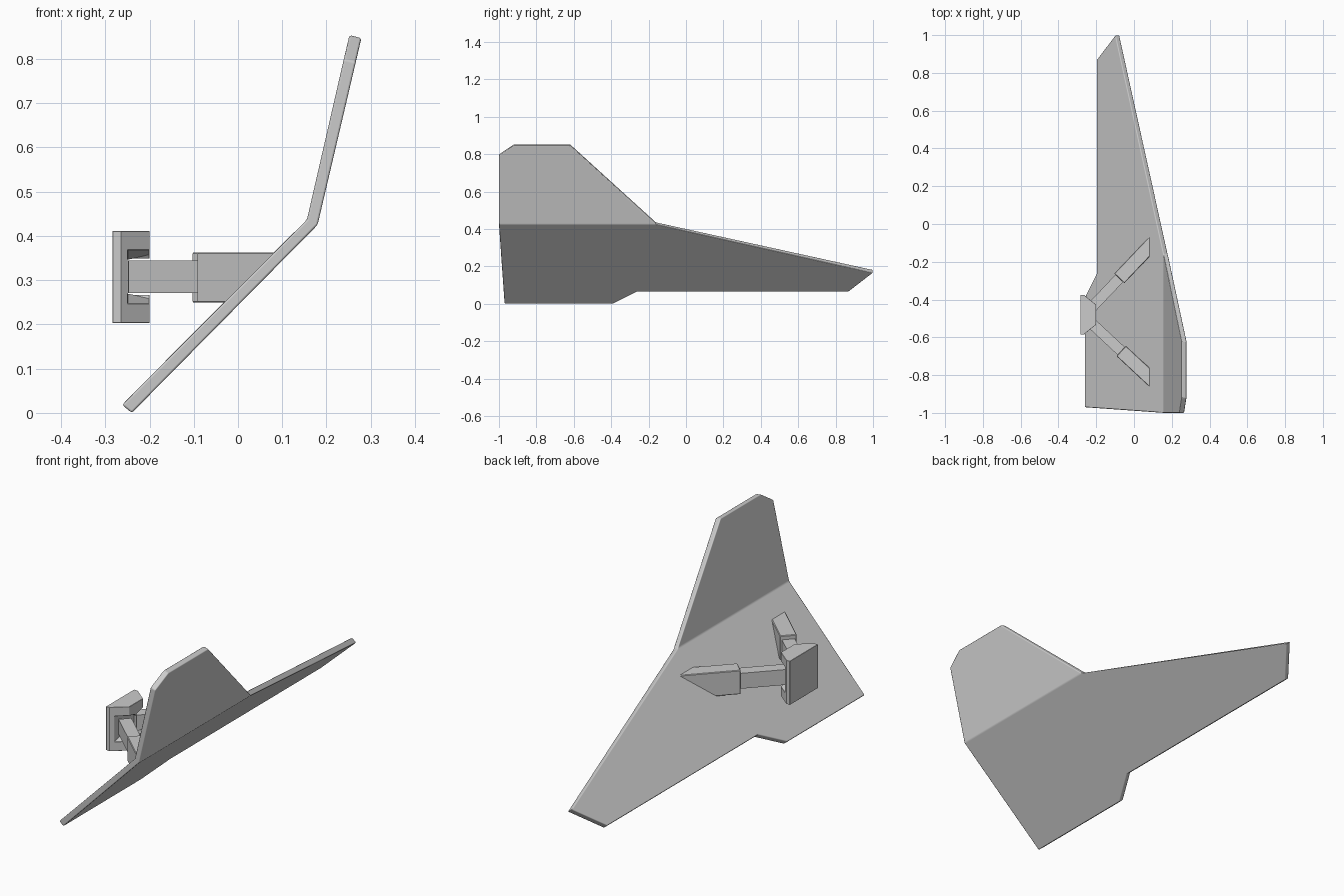
import bpy, bmesh, math
from mathutils import Vector

if "Cube" in bpy.data.objects:
    bpy.data.objects.remove(bpy.data.objects["Cube"])


def new_object(name, bm):
    bmesh.ops.recalc_face_normals(bm, faces=bm.faces)
    me = bpy.data.meshes.new(name)
    bm.to_mesh(me)
    bm.free()
    ob = bpy.data.objects.new(name, me)
    bpy.context.collection.objects.link(ob)
    return ob


def hull(name, pts):
    bm = bmesh.new()
    for p in pts:
        bm.verts.new(p)
    bmesh.ops.convex_hull(bm, input=bm.verts)
    bmesh.ops.dissolve_limit(bm, angle_limit=0.01, verts=bm.verts, edges=bm.edges)
    return new_object(name, bm)


def bevel(ob, width, angle=20, segments=1):
    m = ob.modifiers.new("edge_bevel", 'BEVEL')
    m.width, m.segments = width, segments
    m.limit_method = 'ANGLE'
    m.angle_limit = math.radians(angle)
    return m


# Bent wing panel: outline in (y, z), x follows the folded plane
BEND = 0.425


def outer_x(z):
    return -0.24 + z * 0.988 if z <= BEND else 0.18 + (z - BEND) * 0.2345


def inner(p):
    x, y, z = p
    if abs(z - BEND) < 1e-4:
        return (x - 0.024, y, z + 0.012)
    return (x - 0.022, y, z + 0.018) if z < BEND else (x - 0.027, y, z + 0.007)


lower = [(-1, BEND), (-0.97, 0), (-0.39, 0), (-0.26, 0.065),
         (0.87, 0.065), (1, 0.165), (-0.16, BEND)]
upper = [(-0.62, 0.847), (-0.92, 0.847), (-1, 0.793)]
outline = [(outer_x(z), y, z) for y, z in lower + upper]
n, k = len(outline), len(lower)
bm = bmesh.new()
rings = [[bm.verts.new(p) for p in outline],
         [bm.verts.new(inner(p)) for p in outline]]
for ring in rings:
    bm.faces.new(ring[:k])
    bm.faces.new([ring[0]] + ring[k - 1:])
for i in range(n):
    j = (i + 1) % n
    bm.faces.new((rings[0][i], rings[0][j], rings[1][j], rings[1][i]))
wing = new_object("wing_panel", bm)
wing.data.shade_smooth()
bevel(wing, 0.005, segments=2).harden_normals = True

# Mounting hub: chamfered block, y mirrored about its centre
HUB_Y = -0.48
half = [(-0.284, 0.105), (-0.265, 0.105), (-0.2, 0.052)]
hub = hull("mounting_hub", [(x, HUB_Y + s * d, z) for x, d in half
                            for s in (1, -1) for z in (0.203, 0.411)])

# Tapered sockets cut into both angled hub faces
for s in (1, -1):
    pts = []
    for x, d, h in ((-0.25, 0.098, 0.062), (-0.15, 0.017, 0.062),
                    (-0.25, -0.002, 0.038), (-0.15, -0.002, 0.038)):
        pts += [(x, HUB_Y + s * d, 0.308 + q * h) for q in (1, -1)]
    cutter = hull("socket_cutter", pts)
    cutter.hide_render = True
    cutter.hide_viewport = True
    m = hub.modifiers.new("socket", 'BOOLEAN')
    m.operation, m.solver, m.object = 'DIFFERENCE', 'EXACT', cutter
bevel(hub, 0.002, angle=40)

# Struts: slim arm from the hub, thick foot ending inside the wing panel
for label, start, deg in (("rear", (-0.078, -0.288), 46.5),
                          ("front", (-0.068, -0.672), -43)):
    a = math.radians(deg)
    d = Vector((math.cos(a), math.sin(a), 0))
    side = Vector((-d.y, d.x, 0))
    o = Vector((*start, 0))
    back = o - d * ((o.x + 0.228) / d.x)
    arm = [p + side * q + Vector((0, 0, z)) for p in (back, o + d * 0.02)
           for q in (0.028, -0.028) for z in (0.271, 0.344)]
    hull(label + "_arm", arm)
    foot = []
    for q in (0.037, -0.037):
        for z in (0.249, 0.363):
            p = o + side * q
            foot.append(p + Vector((0, 0, z)))
            end_x = outer_x(z) - 0.03
            foot.append(p + d * ((end_x - p.x) / d.x) + Vector((0, 0, z)))
    bevel(hull(label + "_foot", foot), 0.003, angle=40)
